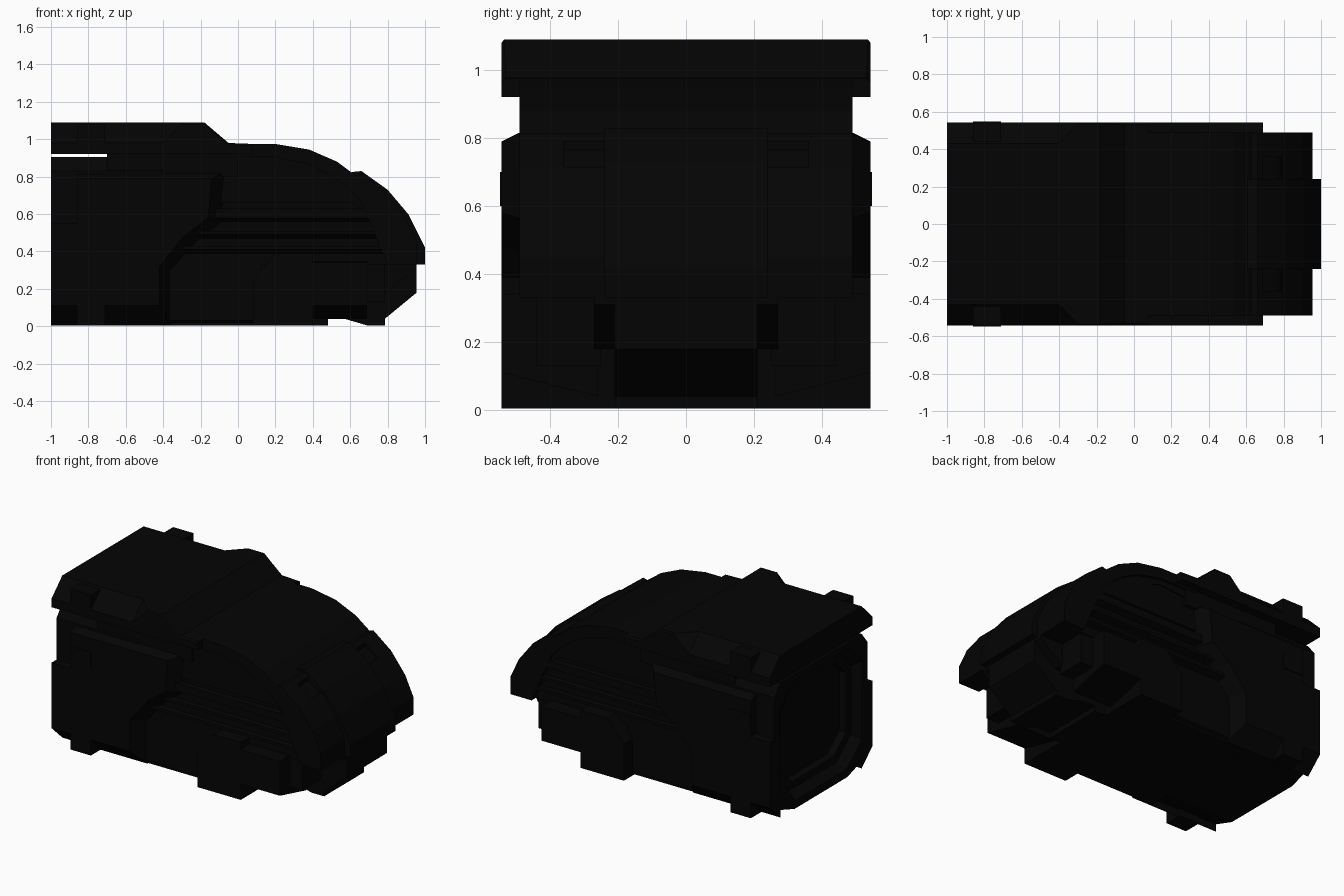
import bpy, bmesh

if "Cube" in bpy.data.objects:
    bpy.data.objects.remove(bpy.data.objects["Cube"])

mat = bpy.data.materials.new("near_black")
mat.diffuse_color = (0.0012, 0.0012, 0.0012, 1)
mat.use_nodes = True
mat.node_tree.nodes["Principled BSDF"].inputs["Base Color"].default_value = mat.diffuse_color


def loft(name, rings):
    """Closed solid skinned through rings holding equal point counts."""
    bm = bmesh.new()
    vs = [[bm.verts.new(p) for p in r] for r in rings]
    n = len(vs[0])
    for a, b in zip(vs, vs[1:]):
        for i in range(n):
            j = (i + 1) % n
            bm.faces.new((a[i], a[j], b[j], b[i]))
    bm.faces.new(vs[0])
    bm.faces.new(vs[-1])
    bmesh.ops.recalc_face_normals(bm, faces=bm.faces)
    me = bpy.data.meshes.new(name)
    bm.to_mesh(me)
    bm.free()
    me.materials.append(mat)
    ob = bpy.data.objects.new(name, me)
    bpy.context.collection.objects.link(ob)
    return ob


def slab(name, outline, y0, y1, outline2=None):
    """Side outline (x, z) extruded along y, optionally tapering."""
    o2 = outline2 or outline
    return loft(name, [[(x, y0, z) for x, z in outline], [(x, y1, z) for x, z in o2]])


def pair(name, outline, y0, y1, outline2=None):
    for s, tag in ((-1, "_front"), (1, "_back")):
        slab(name + tag, outline, s * y0, s * y1, outline2)


def box(x0, x1, z0, z1):
    return [(x0, z0), (x1, z0), (x1, z1), (x0, z1)]


def sym(half, x):
    """Cross-section at x from half (y, z) points."""
    return [(x, y, z) for y, z in half] + [(x, -y, z) for y, z in reversed(half)]


# Rear drum with a stepped octagonal recess in its end face
drum_half = [(.28, .005), (.49, .075), (.49, .83), (.43, .905)]
rim_half = [(.27, .06), (.44, .2), (.44, .72), (.3, .86)]
step_half = [(.25, .1), (.4, .23), (.4, .69), (.27, .82)]
core_half = [(.22, .15), (.35, .26), (.35, .66), (.24, .77)]
loft("rear_drum", [sym(drum_half, -.4), sym(drum_half, -1), sym(rim_half, -1),
                   sym(step_half, -.94), sym(core_half, -.94), sym(core_half, -.89)])

# Drum side plates, sloping forward into the recessed flank
side_in = [(-.86, .005), (-.36, .005), (-.36, .29), (-.22, .45), (-.09, .55), (-.05, .84), (-.86, .84)]
side_out = [(-.86, .11), (-.42, .11), (-.42, .32), (-.29, .48), (-.16, .58), (-.14, .79), (-.86, .79)]
pair("drum_side_plate", side_in, .44, .542, side_out)
pair("rear_side_plate", box(-1, -.86, .005, .55), .43, .542, box(-1, -.86, .11, .55))

# Roof cover: chamfered at the rear, widening and then sloping down
roof = []
for x, yt, zc, zt in ((-1, .43, .98, 1.09), (-.4, .43, .98, 1.09), (-.3, .535, 1.08, 1.09),
                      (-.18, .535, 1.08, 1.09), (-.05, .53, .97, .98), (.08, .53, .965, .975)):
    roof.append(sym([(.542, .92), (.542, zc), (yt, zt)], x))
loft("roof_cover", roof)
slab("roof_neck", box(-.7, 0, .8, .95), -.485, .485)

# Square clamps at the drum edges
pair("top_clamp", box(-.86, -.71, .92, 1.08), .42, .542)
pair("bottom_clamp", box(-.86, -.71, .005, .14), .42, .542)
pair("side_clamp", box(-.86, -.71, .6, .7), .52, .547)

# Nose core: recessed flank walls under the canopy
arch = [(-.08, .975), (.2, .975), (.38, .945), (.53, .88), (.61, .82),
        (.76, .715), (.87, .58), (.955, .4)]
slab("nose_core", [(-.45, .33), (-.45, .9)] + arch + [(.955, .33)], -.45, .45)
slab("canopy_skin", [(-.3, .84)] + arch + [(.8, .5), (.5, .76), (.2, .87)], -.47, .47)

# Raised arch along each canopy edge
inner = [(.88, .38), (.79, .53), (.68, .65), (.57, .75), (.49, .81), (.36, .87), (.19, .905), (-.08, .905)]
pair("canopy_arch", arch + inner, .4, .49)

# Raised centre spine and cheek plates on the nose
slab("nose_spine", [(.55, .8), (.61, .825), (.66, .83), (.8, .73), (.91, .6), (1, .42),
                    (1, .33), (.7, .33)], -.24, .24)
cheek = [(.6, .8), (.66, .815), (.79, .715), (.895, .58), (.955, .45), (.955, .33), (.8, .33)]
pair("nose_cheek", cheek, .36, .49)
pair("nose_lower_cheek", [(.77, .6), (.79, .715), (.895, .58), (.955, .45), (.955, .33), (.8, .33)], .23, .37)
pair("nose_inner_cheek", [(.6, .8), (.66, .815), (.69, .79), (.69, .7), (.6, .7)], .23, .37)

# Long horizontal ribs on the flanks
for i, (x0, x1, z0, z1) in enumerate(((-.16, .82, .55, .63), (-.28, .9, .46, .51), (-.3, .9, .38, .43))):
    pair("flank_rib_%d" % (i + 1), box(x0, x1, z0, z1), .43, .49, box(x0, x1 - .03, z0 + .03, z1))
pair("flank_upper_panel", [(-.14, .66), (.66, .66), (.53, .77), (.36, .84), (.19, .87), (-.14, .87)], .43, .465)

# Belly and sill
slab("belly", box(-.5, .4, .005, .34), -.43, .43)
pair("sill", box(-.42, .12, .005, .34), .4, .45, box(-.42, .12, .03, .34))

# Central keel under the nose, with stepped cheeks beside it
slab("nose_keel", [(.35, .005), (.48, .005), (.48, .04), (.57, .04), (.69, .005), (.785, .005), (.785, .04),
                   (.955, .18), (.955, .34), (.35, .34)], -.21, .21)
pair("keel_cheek", [(.4, .18), (.79, .18), (.955, .31), (.955, .34), (.4, .34)], .2, .27)

# Outer skirts
pair("skirt_block", [(.08, .005), (.4, .005), (.4, .39), (.2, .39), (.08, .25)], .3, .542)
pair("skirt_front", box(.38, .69, .04, .36), .26, .542, box(.38, .69, .11, .34))
pair("skirt_nose", box(.6, .785, .13, .34), .25, .44)
